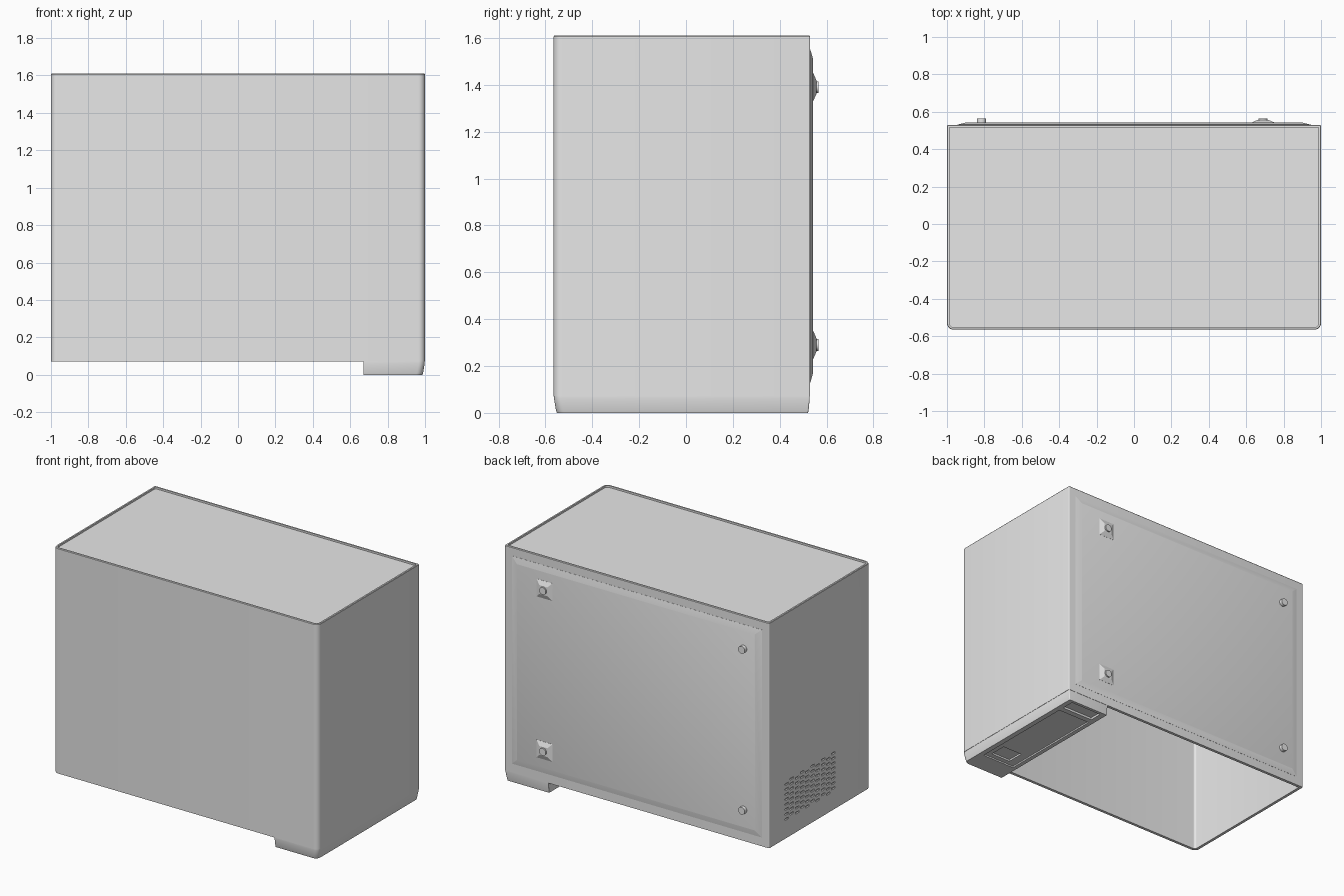
import bpy, bmesh, math
from mathutils import Matrix

cube = bpy.data.objects.get("Cube")
if cube:
    bpy.data.objects.remove(cube, do_unlink=True)

grey = bpy.data.materials.new("light_grey")
grey.use_nodes = True
grey.diffuse_color = (0.8, 0.8, 0.8, 1)
grey.node_tree.nodes["Principled BSDF"].inputs["Base Color"].default_value = (0.8, 0.8, 0.8, 1)

X, FRONT, BACK = 1.0, -0.565, 0.53      # cabinet footprint
BASE, TOP = 0.07, 1.61                  # cabinet heights
WALL = 0.02


def finish(name, bm, angle=30):
    bmesh.ops.recalc_face_normals(bm, faces=bm.faces)
    mesh = bpy.data.meshes.new(name)
    bm.to_mesh(mesh)
    bm.free()
    mesh.materials.append(grey)
    obj = bpy.data.objects.new(name, mesh)
    bpy.context.collection.objects.link(obj)
    smooth(obj, angle)
    return obj


def smooth(obj, angle=30):
    bpy.ops.object.select_all(action='DESELECT')
    obj.select_set(True)
    bpy.context.view_layer.objects.active = obj
    bpy.ops.object.shade_smooth_by_angle(angle=math.radians(angle))


def outline(x0, x1, y0, y1, radii, steps=6):
    """Rounded rectangle; radii run front-left-of-page, front-right, back-right, back-left."""
    corners = [(x0, y0, 1, 1), (x1, y0, -1, 1), (x1, y1, -1, -1), (x0, y1, 1, -1)]
    pts = []
    for i, ((cx, cy, sx, sy), r) in enumerate(zip(corners, radii)):
        for k in range(steps + 1):
            a = math.pi + (i + k / steps) * math.pi / 2
            pts.append((cx + sx * r + r * math.cos(a), cy + sy * r + r * math.sin(a)))
    return pts


def loft(bm, rings):
    """Skin a list of (outline, z) rings and cap both ends."""
    loops = [[bm.verts.new((x, y, z)) for x, y in pts] for pts, z in rings]
    for a, b in zip(loops, loops[1:]):
        for i in range(len(a)):
            j = (i + 1) % len(a)
            bm.faces.new((a[i], a[j], b[j], b[i]))
    bm.faces.new(loops[0])
    bm.faces.new(loops[-1])


def add_box(bm, x0, x1, y0, y1, z0, z1):
    m = Matrix.Translation(((x0 + x1) / 2, (y0 + y1) / 2, (z0 + z1) / 2))
    m = m @ Matrix.Diagonal((x1 - x0, y1 - y0, z1 - z0, 1))
    bmesh.ops.create_cube(bm, size=1, matrix=m)


def cut(obj, bm):
    cutter = finish("cutter", bm)
    cutter.hide_render = True
    mod = obj.modifiers.new("cut", 'BOOLEAN')
    mod.operation, mod.solver, mod.object = 'DIFFERENCE', 'EXACT', cutter
    bpy.context.view_layer.objects.active = obj
    bpy.ops.object.modifier_apply(modifier=mod.name)
    bpy.data.objects.remove(cutter, do_unlink=True)
    smooth(obj)


def body_ring(inset, z):
    r, b = 0.035 - inset, 0.006
    return outline(-X + inset, X - inset, FRONT + inset, BACK - inset, (r, r, b, b)), z


# Cabinet shell: open underneath, with a shallow rim around the top
bm = bmesh.new()
loft(bm, [body_ring(WALL, TOP - 0.035), body_ring(WALL, BASE), body_ring(0, BASE),
          body_ring(0, TOP - 0.004), body_ring(0.003, TOP), body_ring(0.013, TOP),
          body_ring(0.013, TOP - 0.012)])
bmesh.ops.remove_doubles(bm, verts=bm.verts, dist=1e-5)
cabinet = finish("cabinet", bm)

# Vent slots, in staggered columns, pressed into the side wall
bm = bmesh.new()
for col in range(10):
    y = 0.34 - col * 0.056
    for row in range(8):
        z = 0.20 + row * 0.034 + (col % 2) * 0.017
        add_box(bm, -X - 0.02, -X + 0.009, y - 0.019, y + 0.019, z - 0.006, z + 0.006)
cut(cabinet, bm)


def plate(name, cx, cz, steps):
    """Stacked rectangles (half width, half height, y) facing the back."""
    bm = bmesh.new()
    loft(bm, [(outline(-w, w, -h, h, (0.001,) * 4, 1), y) for w, h, y in steps])
    # local z becomes +y, local y becomes -z
    bm.transform(Matrix.Translation((cx, 0, cz)) @ Matrix.Rotation(-math.pi / 2, 4, 'X'))
    return finish(name, bm, 15)


def knob(name, x, z, y0, y1, r):
    bm = bmesh.new()
    m = Matrix.Translation((x, (y0 + y1) / 2, z)) @ Matrix.Rotation(math.pi / 2, 4, 'X')
    bmesh.ops.create_cone(bm, cap_ends=True, segments=24, radius1=r, radius2=r,
                          depth=y1 - y0, matrix=m)
    return finish(name, bm)


# Raised back panel with sloped borders
plate("back_panel", 0, 0.84, [(0.945, 0.71, BACK - 0.005), (0.945, 0.71, BACK + 0.001),
                              (0.9, 0.67, BACK + 0.012)])

# Fixings on the back: pyramid mounts on one side, plain studs on the other
for label, z in (("lower", 0.29), ("upper", 1.39)):
    plate(label + "_mount", 0.69, z, [(0.06, 0.06, 0.535), (0.06, 0.06, 0.543),
                                      (0.03, 0.03, 0.556)])
    knob(label + "_mount_knob", 0.69, z, 0.55, 0.565, 0.025)
    knob(label + "_stud", -0.815, z, 0.535, 0.565, 0.025)


# Foot under one end, tapering on its outer sides
def foot_ring(inset, z):
    return outline(0.67, 0.998 - inset, FRONT + 0.002 + inset, BACK - 0.002 - inset * 0.6,
                   (0.002, 0.033, 0.006, 0.002)), z


bm = bmesh.new()
loft(bm, [foot_ring(0.012, 0), foot_ring(0.008, 0.012), foot_ring(0, 0.06),
          foot_ring(0, BASE + 0.004)])
foot = finish("foot", bm)

# Recesses under the foot: long bay, end pocket and small hatch
bm = bmesh.new()
add_box(bm, 0.70, 0.95, -0.40, 0.37, -0.02, 0.01)
add_box(bm, 0.71, 0.95, 0.41, 0.50, -0.02, 0.015)
cut(foot, bm)
bm = bmesh.new()
add_box(bm, 0.76, 0.91, -0.365, -0.245, -0.01, 0.022)
cut(foot, bm)
